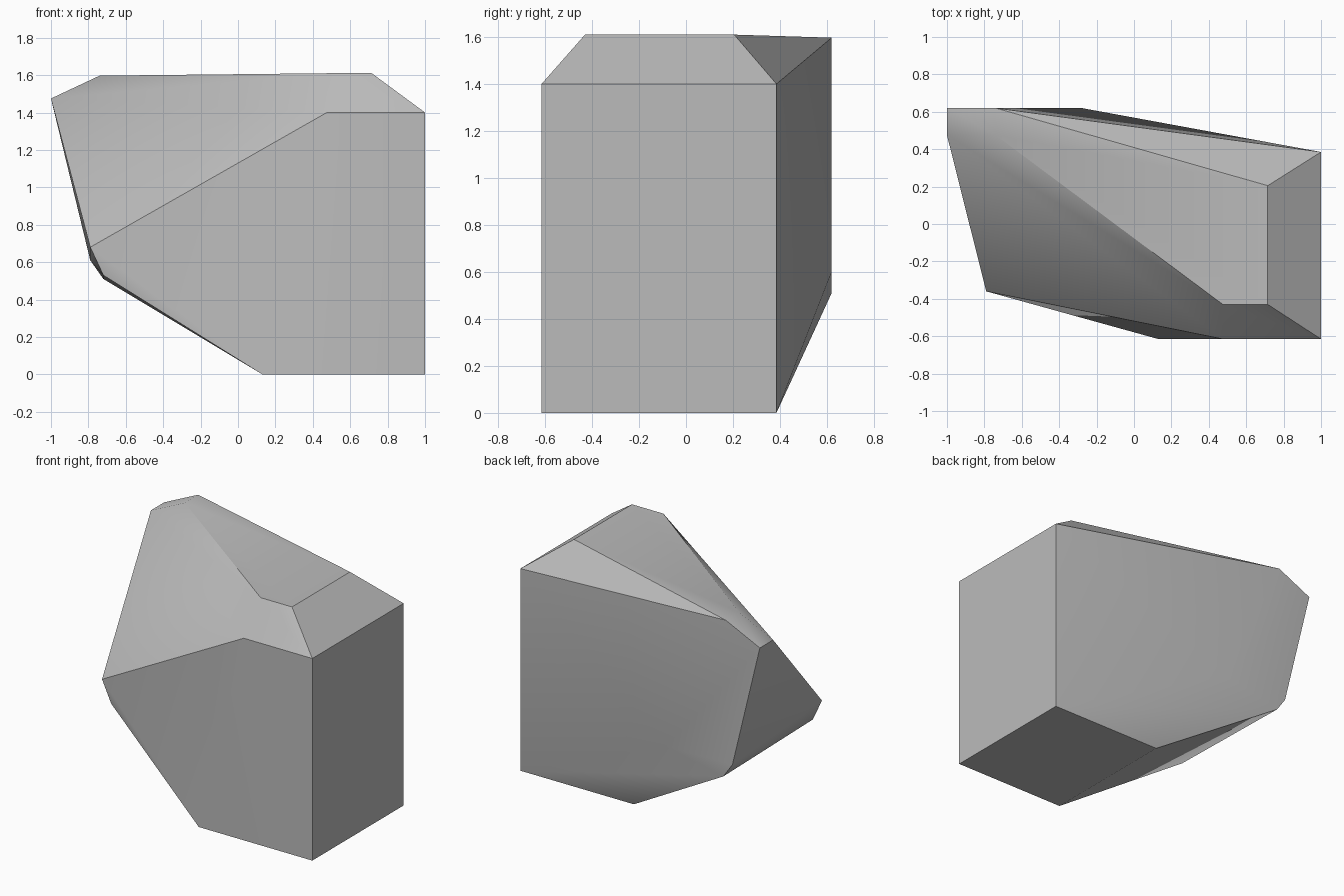
import bpy
import bmesh
import math

if "Cube" in bpy.data.objects:
    bpy.data.objects.remove(bpy.data.objects["Cube"], do_unlink=True)

# Stone grey
stone = bpy.data.materials.new("stone_grey")
stone.use_nodes = True
GREY = (0.5, 0.5, 0.5, 1)
stone.diffuse_color = GREY
stone.node_tree.nodes["Principled BSDF"].inputs["Base Color"].default_value = GREY

FRONT, BACK, SIDE = -0.615, 0.62, 0.385

# Corners of the boulder, grouped by region
base = [(1, FRONT, 0), (1, SIDE, 0), (0.13, SIDE, 0), (0.13, FRONT, 0)]
shoulder = [(1, FRONT, 1.4), (1, SIDE, 1.4), (0.475, FRONT, 1.4)]
crown = [(0.715, -0.43, 1.61), (0.715, 0.205, 1.61), (0.475, -0.43, 1.61),
         (-0.74, 0.475, 1.597), (-0.74, BACK, 1.597)]
tip = [(-1, 0.475, 1.475), (-1, BACK, 1.475)]
flank = [(-0.79, -0.36, 0.68), (-0.72, -0.36, 0.53),
         (-0.79, BACK, 0.61), (-0.72, BACK, 0.51), (-0.28, BACK, 0.6)]

# Wrap the corners in a faceted convex skin
bm = bmesh.new()
for corner in base + shoulder + crown + tip + flank:
    bm.verts.new(corner)
bmesh.ops.convex_hull(bm, input=bm.verts)
bmesh.ops.dissolve_limit(bm, angle_limit=math.radians(1),
                         verts=bm.verts, edges=bm.edges)
bmesh.ops.recalc_face_normals(bm, faces=bm.faces)

mesh = bpy.data.meshes.new("boulder")
bm.to_mesh(mesh)
bm.free()
mesh.materials.append(stone)
boulder = bpy.data.objects.new("boulder", mesh)
bpy.context.collection.objects.link(boulder)

# Soften shallow facets, keep the hard breaks
bpy.context.view_layer.objects.active = boulder
boulder.select_set(True)
bpy.ops.object.shade_smooth_by_angle(angle=math.radians(30))
